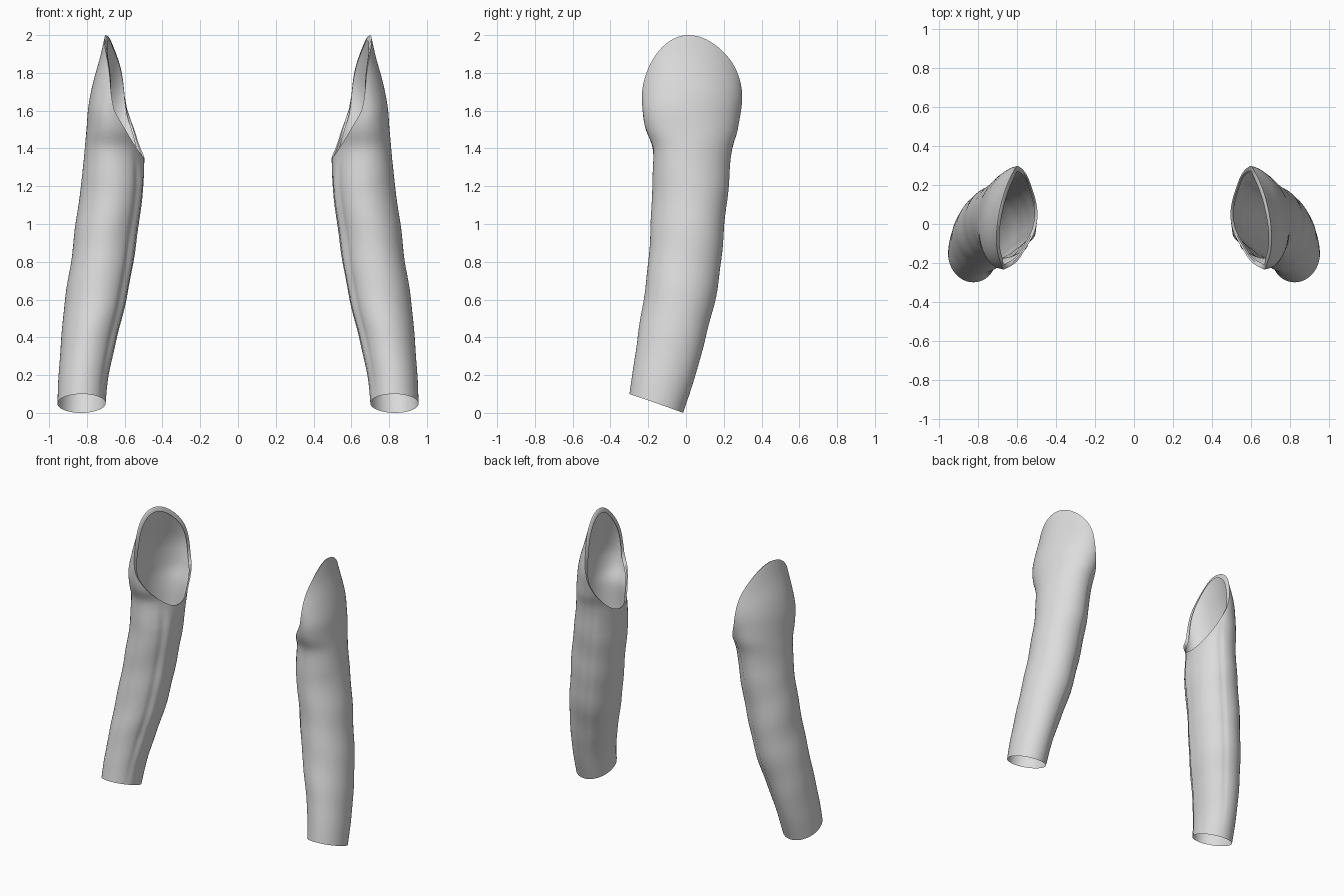
import bpy, bmesh
from math import sin, cos, pi, exp, radians
from mathutils import Vector

cube = bpy.data.objects.get("Cube")
if cube:
    bpy.data.objects.remove(cube, do_unlink=True)

# One plain cloth colour
cloth = bpy.data.materials.new("light_grey_cloth")
cloth.use_nodes = True
GREY = (0.72, 0.72, 0.72, 1)
cloth.diffuse_color = GREY
bsdf = cloth.node_tree.nodes["Principled BSDF"]
bsdf.inputs["Base Color"].default_value = GREY
bsdf.inputs["Roughness"].default_value = 0.8

# Sleeve sections: height, then inner x, outer x, front y, back y
SECTIONS = [
    (0, .705, .957, -.315, -.015),
    (.2, .685, .95, -.285, .05),
    (.4, .64, .935, -.255, .105),
    (.6, .59, .915, -.225, .155),
    (.8, .555, .885, -.2, .185),
    (1, .525, .86, -.185, .205),
    (1.2, .5, .83, -.18, .225),
    (1.4, .495, .812, -.176, .243),
    (1.5, .485, .8, -.212, .275),
    (1.65, .475, .785, -.233, .297),
    (1.85, .385, .735, -.235, .295),
    (2, .38, .7, -.235, .265),
]
COLUMNS, ROWS = 72, 64


def slope(i, k):
    """Slope of table column k at section i."""
    a = SECTIONS[max(i - 1, 0)]
    b = SECTIONS[min(i + 1, len(SECTIONS) - 1)]
    return (b[k] - a[k]) / (b[0] - a[0])


def section(z):
    """Smoothly interpolated section at height z."""
    i = 0
    while i < len(SECTIONS) - 2 and z > SECTIONS[i + 1][0]:
        i += 1
    a, b = SECTIONS[i], SECTIONS[i + 1]
    h = b[0] - a[0]
    t = (z - a[0]) / h
    s = 1 - t
    return [a[k] * s * s * (1 + 2 * t) + b[k] * t * t * (3 - 2 * t)
            + h * t * s * (slope(i, k) * s - slope(i + 1, k) * t)
            for k in range(1, 5)]


def hem_height(angle):
    return 0.05 - 0.05 * sin(angle)


def rim_height(angle):
    c = cos(angle)
    return 1.65 + 0.35 * c if c > 0 else 1.65 - 0.3 * abs(c) ** 0.85


def bump(angle, centre, width):
    d = (angle - centre + pi) % (2 * pi) - pi
    return exp(-(d / width) ** 2)


def cloth_point(angle, z, side, scale=1.0):
    """Point on the sleeve; angle 0 is the outer side, a quarter turn the back."""
    inner, outer, front, back = section(z)
    fade = min(1, z / 0.4) * min(1, max(0, (rim_height(angle) - z) / 0.15))
    # Soft diagonal wrinkles, an inner ridge and a pressed back seam
    r = scale + fade * (0.014 * sin(17 * z + 2 * angle) * sin(6 * z - angle)
                        + 0.035 * bump(angle, radians(203), 0.12)
                        - 0.04 * bump(angle, radians(218), 0.1)
                        - 0.035 * bump(angle, radians(112), 0.06))
    twist = 0.035 * min(1, max(0, (z - 1.2) / 0.4))
    x = (inner + outer) / 2 + r * (outer - inner) / 2 * cos(angle) - twist * sin(angle)
    y = (front + back) / 2 + r * (back - front) / 2 * sin(angle)
    return Vector((side * x, y, z))


def make_sleeve(name, side):
    bm = bmesh.new()
    rings = []
    angles = [2 * pi * i / COLUMNS for i in range(COLUMNS)]
    # Tube from the cuff to the slanted armhole
    for j in range(ROWS + 1):
        t = j / ROWS
        rings.append([bm.verts.new(cloth_point(
            a, hem_height(a) * (1 - t) + rim_height(a) * t, side)) for a in angles])
    # Narrow facing turned inside the armhole
    for scale, drop in ((0.95, 0.004), (0.9, 0.03)):
        ring = []
        for a in angles:
            p = cloth_point(a, rim_height(a), side, scale)
            p.z -= drop
            ring.append(bm.verts.new(p))
        rings.append(ring)
    for low, high in zip(rings, rings[1:]):
        for i in range(COLUMNS):
            k = (i + 1) % COLUMNS
            quad = [low[i], low[k], high[k], high[i]]
            bm.faces.new(quad if side > 0 else quad[::-1])
    mesh = bpy.data.meshes.new(name)
    bm.to_mesh(mesh)
    bm.free()
    mesh.materials.append(cloth)
    sleeve = bpy.data.objects.new(name, mesh)
    bpy.context.collection.objects.link(sleeve)
    bpy.ops.object.select_all(action='DESELECT')
    sleeve.select_set(True)
    bpy.context.view_layer.objects.active = sleeve
    bpy.ops.object.shade_smooth_by_angle(angle=radians(50))


make_sleeve("left_sleeve", 1)
make_sleeve("right_sleeve", -1)
